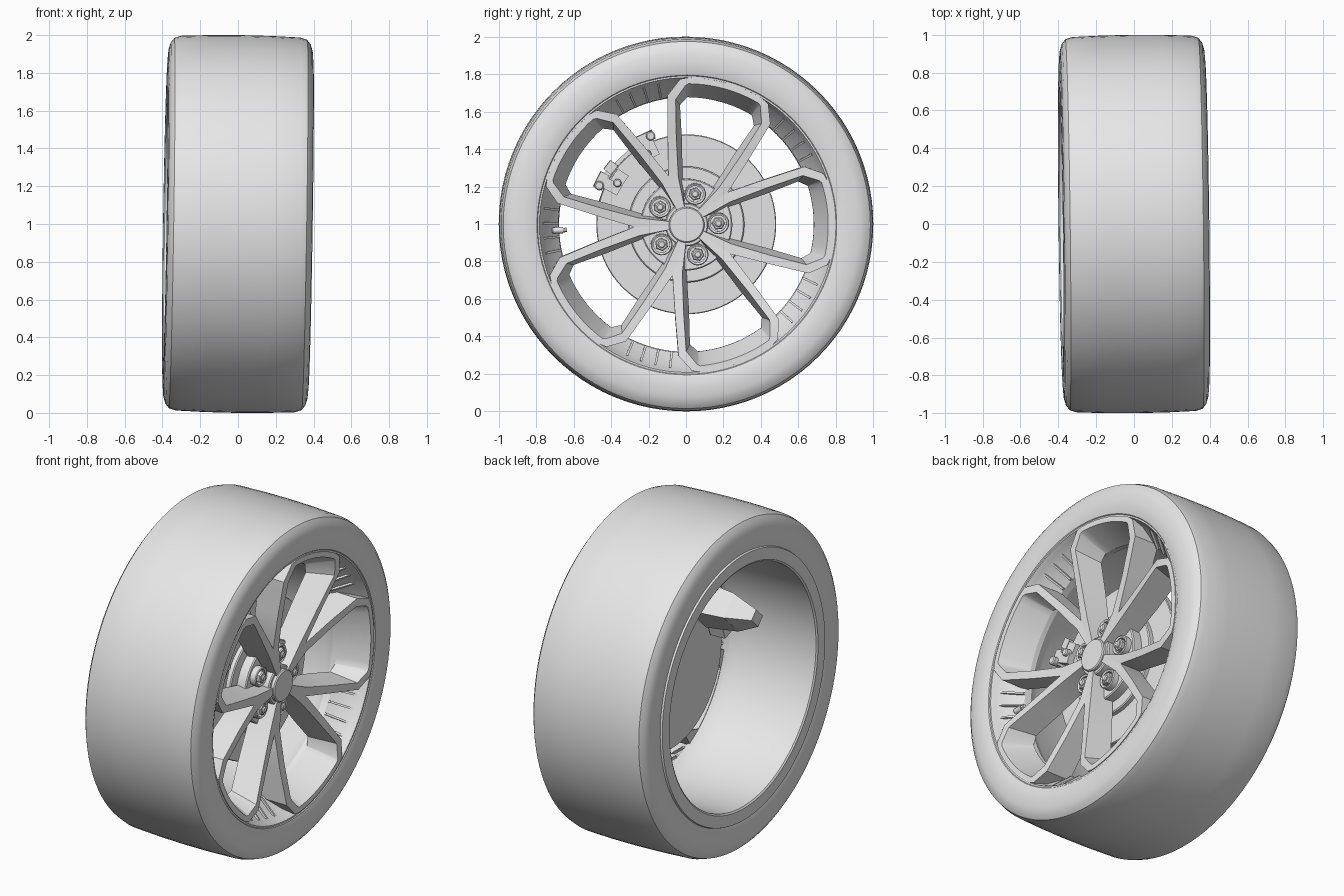
import bpy
import math
from math import cos, sin, pi, radians
from mathutils import Matrix

cube = bpy.data.objects.get("Cube")
if cube:
    bpy.data.objects.remove(cube)

import bmesh

grey = bpy.data.materials.new("plain grey")
grey.use_nodes = True
grey.diffuse_color = (0.8, 0.8, 0.8, 1)
grey.node_tree.nodes["Principled BSDF"].inputs["Base Color"].default_value = (0.8, 0.8, 0.8, 1)

# The wheel axle runs along x, with a little camber and toe
AXLE = Matrix.Translation((0, 0, 1)) @ Matrix.Rotation(0.012, 4, 'Z') @ Matrix.Rotation(0.015, 4, 'Y')
WEDGE = 38.4      # direction of the first narrow gap between spokes
WINDOW = 74.4     # direction of the first wide gap
parts = []


def polar(angle, x=0, r=0):
    """Local frame whose y axis points outwards at the given angle."""
    return Matrix.Rotation(radians(angle), 4, 'X') @ Matrix.Translation((x, r, 0))


def build(name, verts, faces, matrix=Matrix()):
    bm = bmesh.new()
    vs = [bm.verts.new(v) for v in verts]
    for f in faces:
        bm.faces.new([vs[i] for i in f])
    bmesh.ops.remove_doubles(bm, verts=bm.verts, dist=1e-5)
    bmesh.ops.recalc_face_normals(bm, faces=bm.faces)
    mesh = bpy.data.meshes.new(name)
    bm.to_mesh(mesh)
    bm.free()
    mesh.materials.append(grey)
    obj = bpy.data.objects.new(name, mesh)
    bpy.context.collection.objects.link(obj)
    obj.matrix_world = AXLE @ matrix
    parts.append(obj)
    return obj


def loft(name, rows, matrix=Matrix(), closed=False):
    """Skin equal closed sections; cap the ends unless the loop closes."""
    n, k = len(rows), len(rows[0])
    faces = []
    for i in range(n if closed else n - 1):
        a, b = i * k, (i + 1) % n * k
        faces += [(a + j, a + (j + 1) % k, b + (j + 1) % k, b + j) for j in range(k)]
    if not closed:
        faces += [range(k), range((n - 1) * k, n * k)]
    return build(name, [v for row in rows for v in row], faces, matrix)


def revolve(name, profile, n, matrix=Matrix()):
    """Spin a closed (x, radius) profile about the x axis."""
    rows = [[(x, r * cos(2 * pi * i / n), r * sin(2 * pi * i / n)) for x, r in profile]
            for i in range(n)]
    return loft(name, rows, matrix, closed=True)


def cylinder(name, x0, x1, r, n, matrix=Matrix(), bevel=0.006):
    axis = 1e-6
    return revolve(name, [(x0, axis), (x0, r), (x1 - bevel, r), (x1, r - bevel), (x1, axis)], n, matrix)


def block(name, x0, x1, r0, r1, half, matrix, taper=1.0):
    """Box in polar axes, narrowed towards x0 by the taper."""
    mid, h = (r0 + r1) / 2, (r1 - r0) / 2
    rows = [[(x, mid + a * h * s, b * half * s) for a, b in ((-1, -1), (1, -1), (1, 1), (-1, 1))]
            for x, s in ((x0, taper), (x1, 1))]
    return loft(name, rows, matrix)


# Tyre: mirrored carcass profile
side = [(0.35, 0.78), (0.375, 0.80), (0.383, 0.83), (0.385, 0.87), (0.381, 0.92), (0.371, 0.955),
        (0.352, 0.98), (0.315, 0.992), (0.16, 0.998)]
revolve("tyre", side + [(0, 1)] + [(-x, r) for x, r in reversed(side)], 96)

# Rim: front lip, sloping pocket wall, barrel and flat back flange
revolve("rim", [(0.35, 0.81), (0.37, 0.803), (0.37, 0.787), (0.345, 0.775), (0.30, 0.76), (0.21, 0.685),
                (0.17, 0.68), (0.10, 0.715), (-0.38, 0.72), (-0.387, 0.73), (-0.387, 0.80),
                (-0.36, 0.81)], 96)

# Spoke frames: each runs up one arm, round the rim and down the next arm.
# Section: outer front edge, inner front edge, inner back edge, outer back edge.
arm = [  # outer (u, v), inner (u, v), base (u, v), front x, back x
    ((0.075, 0.055), (0.085, 0.035), (0.09, 0.03), 0.295, 0.15),
    ((0.227, 0.165), (0.235, 0.112), (0.23, 0.085), 0.30, 0.16),
    ((0.43, 0.226), (0.43, 0.178), (0.43, 0.145), 0.33, 0.18),
    ((0.64, 0.285), (0.63, 0.238), (0.605, 0.205), 0.367, 0.20),
    ((0.741, 0.244), (0.715, 0.208), (0.655, 0.18), 0.375, 0.20),
]


def arm_row(point, flip):
    e, f, g, front, back = point
    return [(x, u, v * flip) for x, (u, v) in ((front, e), (front, f), (back, g), (back, e))]


def arc_row(deg):
    c, s = cos(radians(deg)), sin(radians(deg))
    return [(x, r * c, r * s) for x, r in ((0.375, 0.787), (0.375, 0.755), (0.20, 0.68), (0.20, 0.787))]


frame_rows = ([arm_row(p, 1) for p in arm] + [arc_row(d) for d in range(15, -16, -3)]
              + [arm_row(p, -1) for p in reversed(arm)])

for k in range(5):
    window, wedge = WINDOW + 72 * k, WEDGE + 72 * k
    loft("spoke_frame", frame_rows, polar(window))
    # Wheel nut in its cup
    seat = polar(window, 0, 0.17)
    revolve("nut_cup", [(0.2, 0.058), (0.25, 0.058), (0.255, 0.053), (0.25, 0.043), (0.2, 0.043)], 24, seat)
    cylinder("wheel_nut", 0.2, 0.265, 0.036, 6, seat)
    cylinder("nut_tip", 0.26, 0.275, 0.02, 16, seat)
    # Ribs in the rim pocket between the arms
    for off in (-9, -3, 3, 9):
        rib = [[(0.21, 0.68, t), (0.225, 0.68, t), (0.325, 0.765, t), (0.30, 0.775, t)]
               for t in (-0.006, 0.006)]
        loft("pocket_rib", rib, polar(wedge + off))

# Hub
cylinder("hub_flange", 0.13, 0.215, 0.245, 64)
cylinder("hub_core", 0.12, 0.285, 0.115, 40)
cylinder("centre_cap", 0.27, 0.308, 0.095, 40)

# Brake disc and its raised hat
cylinder("brake_disc", 0.09, 0.125, 0.48, 80, bevel=0.004)
cylinder("disc_hat", 0.12, 0.155, 0.31, 64)

# Brake caliper behind the disc, with bracket ears over its edge
CALIPER = 134
block("caliper_body", -0.15, 0.07, 0.31, 0.50, 0.125, polar(CALIPER), 0.8)
block("caliper_nose", -0.29, -0.15, 0.33, 0.48, 0.10, polar(CALIPER), 0.45)
block("caliper_foot", -0.02, 0.08, 0.36, 0.48, 0.05, polar(CALIPER + 27))
for turn in (-1, 1):
    ear = polar(CALIPER + 19 * turn)
    block("bracket_ear", 0.0, 0.17, 0.485, 0.535, 0.045, ear)
    block("bracket_claw", 0.13, 0.17, 0.40, 0.50, 0.03, ear)
    block("brake_pad_end", 0.128, 0.155, 0.40, 0.47, 0.035, polar(CALIPER + 11 * turn))
    cylinder("slide_pin", 0.10, 0.20, 0.025, 16, polar(CALIPER + 22 * turn, 0, 0.51))
    cylinder("slide_pin_head", 0.15, 0.19, 0.022, 16, polar(CALIPER + 15 * turn, 0, 0.43))
block("caliper_lug", 0.03, 0.15, 0.48, 0.53, 0.03, polar(CALIPER + 9))

# Tyre valve
stem = polar(182.5, 0.25) @ Matrix.Rotation(pi / 2, 4, 'Z')
cylinder("valve_stem", 0.66, 0.72, 0.017, 16, stem)
cylinder("valve_cap", 0.64, 0.67, 0.012, 12, stem)

# Smooth shading with crisp edges
bpy.ops.object.select_all(action='DESELECT')
for obj in parts:
    obj.select_set(True)
bpy.context.view_layer.objects.active = parts[0]
bpy.ops.object.shade_smooth_by_angle(angle=radians(30))
